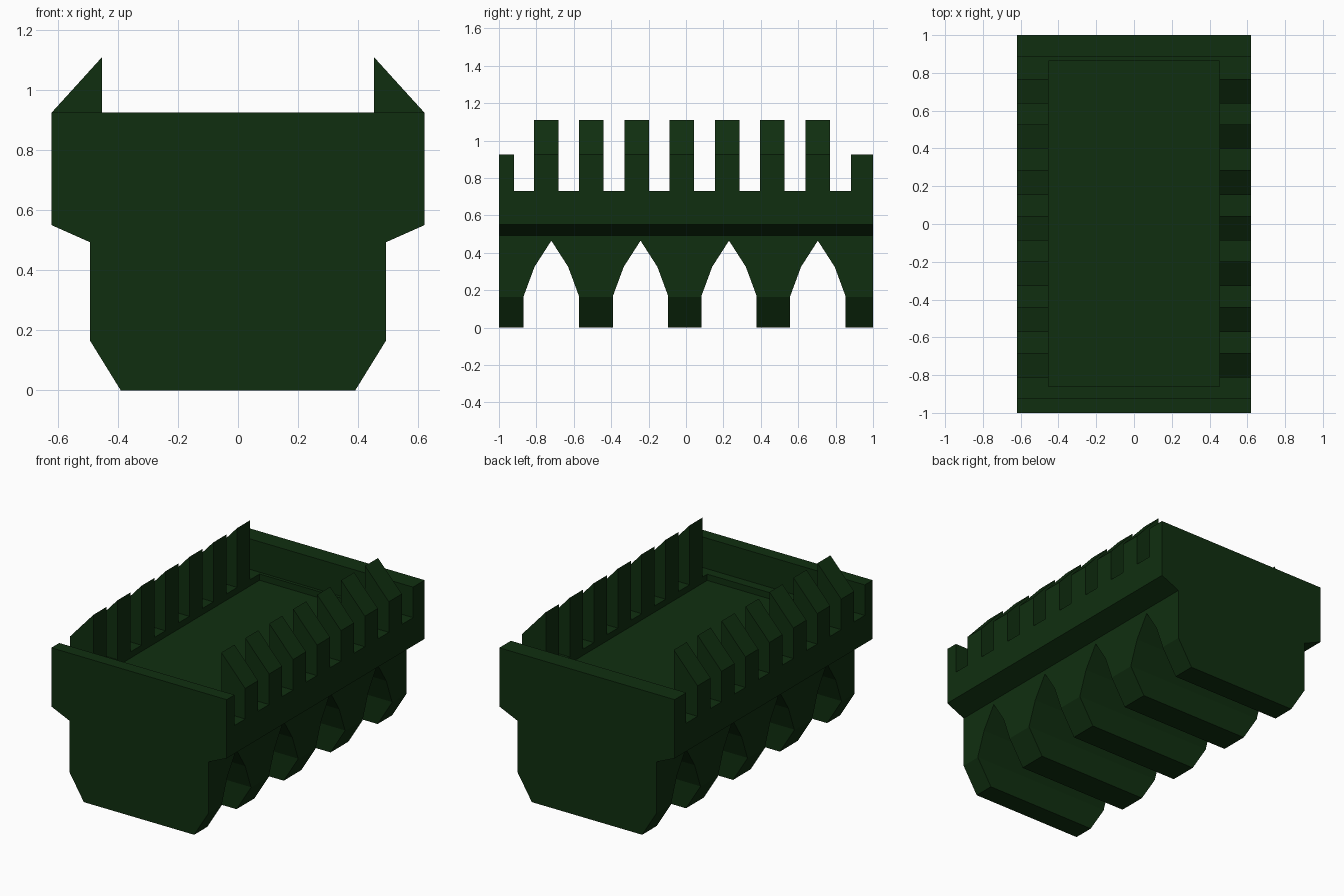
import bpy
import bmesh
from mathutils import Vector

cube = bpy.data.objects.get("Cube")
if cube:
    bpy.data.objects.remove(cube, do_unlink=True)

COLOR = (0.005, 0.028, 0.005, 1)
green = bpy.data.materials.new("dark green")
green.use_nodes = True
green.diffuse_color = COLOR
bsdf = green.node_tree.nodes["Principled BSDF"]
bsdf.inputs["Base Color"].default_value = COLOR
bsdf.inputs["Roughness"].default_value = 0.8


def prism(name, outline, axis, start, end):
    """Extrude a 2D outline along x (outline is y, z) or y (outline is x, z)."""
    bm = bmesh.new()
    place = (lambda a, b: (start, a, b)) if axis == "x" else (lambda a, b: (a, start, b))
    face = bm.faces.new([bm.verts.new(place(a, b)) for a, b in outline])
    made = bmesh.ops.extrude_face_region(bm, geom=[face])["geom"]
    step = Vector((end - start, 0, 0) if axis == "x" else (0, end - start, 0))
    bmesh.ops.translate(bm, verts=[g for g in made if isinstance(g, bmesh.types.BMVert)], vec=step)
    bmesh.ops.recalc_face_normals(bm, faces=bm.faces)
    mesh = bpy.data.meshes.new(name)
    bm.to_mesh(mesh)
    bm.free()
    mesh.materials.append(green)
    obj = bpy.data.objects.new(name, mesh)
    bpy.context.collection.objects.link(obj)
    return obj


def rect(a0, a1, b0, b1):
    return [(a0, b0), (a1, b0), (a1, b1), (a0, b1)]


def cut(target, cutter):
    mod = target.modifiers.new("cut", "BOOLEAN")
    mod.operation = "DIFFERENCE"
    mod.solver = "EXACT"
    mod.object = cutter
    cutter.hide_render = True
    bpy.context.view_layer.objects.active = target
    bpy.ops.object.modifier_apply(modifier=mod.name)
    bpy.data.objects.remove(cutter, do_unlink=True)


# Body: mirrored cross-section running front to back
LEDGE, WALL_TOP, HALF, INNER = 0.73, 0.925, 0.62, 0.452
half = [(0.39, 0), (0.492, 0.165), (0.492, 0.493), (HALF, 0.55), (HALF, WALL_TOP)]
body = prism("body", half + [(-x, z) for x, z in reversed(half)], "y", -1, 1)

# Pointed arches passing through from side to side
for centre in (-0.72, -0.243, 0.23, 0.705):
    side = [(0.148, -0.1), (0.148, 0.168), (0.09, 0.325)]
    arch = [(centre + y, z) for y, z in side] + [(centre, 0.465)]
    arch += [(centre - y, z) for y, z in reversed(side)]
    cut(body, prism("arch_cutter", arch, "x", -1, 1))

# Open top between the end walls, then the shallow sunken floor
cut(body, prism("top_cutter", rect(-0.92, 0.883, LEDGE, 1.2), "x", -1, 1))
cut(body, prism("floor_cutter", rect(-INNER, INNER, 0.69, 0.8), "y", -0.86, 0.863))

# Sloped battlements along both sides
for side, sign in (("left", 1), ("right", -1)):
    shape = [(INNER, LEDGE), (HALF, LEDGE), (HALF, WALL_TOP), (INNER, 1.11)]
    for i in range(7):
        y = -0.813 + i * 0.2418
        prism(f"{side}_battlement_{i + 1}", [(sign * x, z) for x, z in shape], "y", y, y + 0.131)
